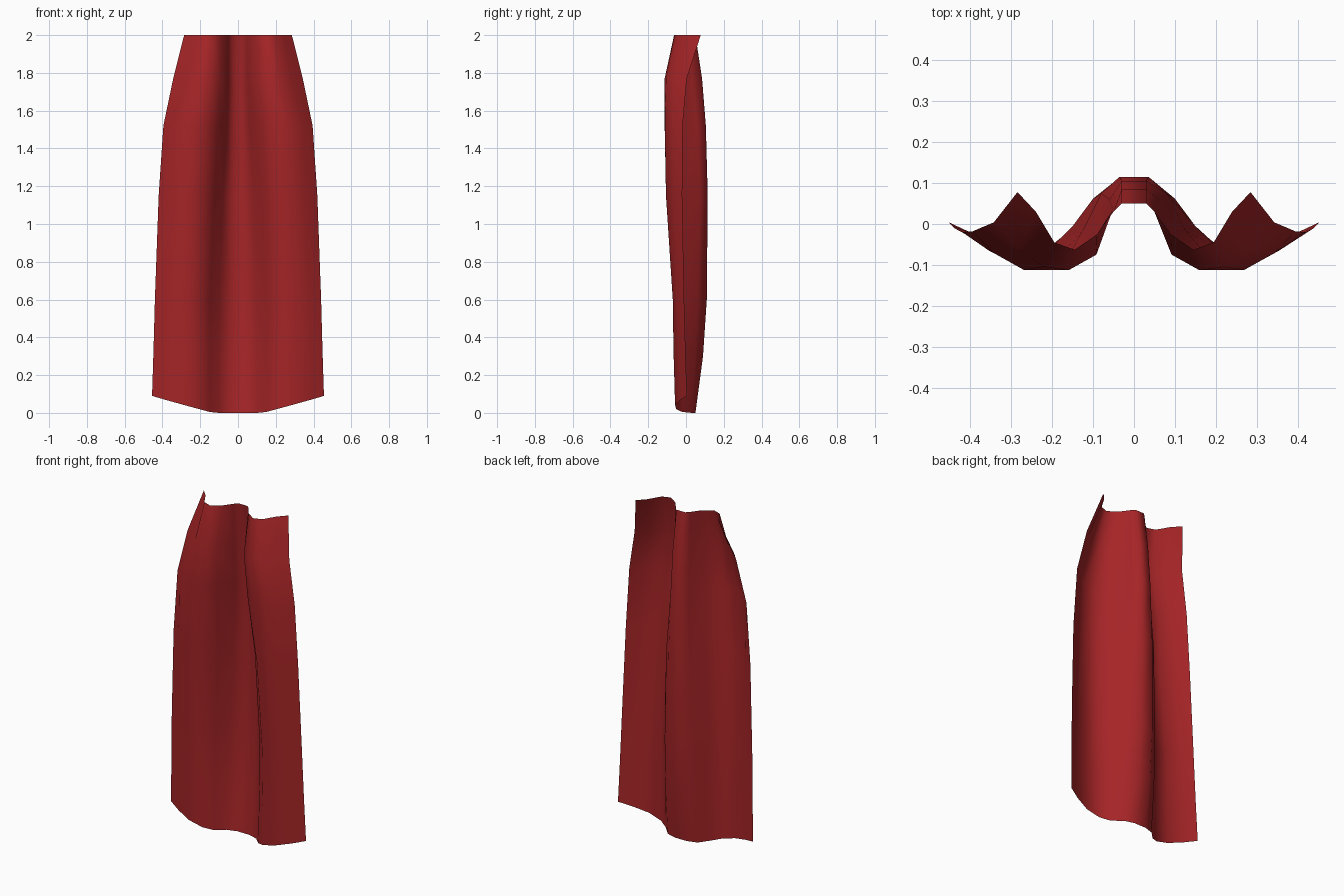
import bpy, bmesh

# Right half of the cloth's cross-section at each height: centre fold -> outer edge
ROWS = [
    (2.00, [(.03, .05), (.05, .03), (.09, -.025), (.145, -.063), (.195, -.045), (.24, .03), (.285, .078)]),
    (1.77, [(.03, .085), (.052, .035), (.092, -.075), (.16, -.113), (.22, -.105), (.285, -.06), (.343, .004)]),
    (1.52, [(.03, .105), (.06, .06), (.105, -.06), (.18, -.113), (.27, -.112), (.345, -.07), (.395, -.018)]),
    (1.15, [(.036, .115), (.08, .075), (.125, -.015), (.19, -.09), (.275, -.106), (.355, -.065), (.42, -.02)]),
    (0.60, [(.04, .11), (.10, .062), (.15, -.005), (.205, -.06), (.29, -.07), (.375, -.045), (.44, -.01)]),
    (0.30, [(.04, .09), (.105, .048), (.15, -.01), (.205, -.055), (.29, -.066), (.38, -.038), (.447, -.003)]),
    (0.00, [(.04, .05), (.10, .032), (.15, -.02), (.205, -.052), (.29, -.058), (.38, -.03), (.455, .005)]),
]
HEM_LIFT = [0, 0, .005, .02, .043, .068, .09]   # hem rises towards the sides


def mirrored_row(z, half):
    fade = max(0, 1 - z / .6)
    right = [(x, y, z + h * fade) for (x, y), h in zip(half, HEM_LIFT)]
    left = [(-x, y, h) for x, y, h in reversed(right)]
    return left + right


# Cape cloth: a single open sheet lofted through the rows
bm = bmesh.new()
grid = [[bm.verts.new(p) for p in mirrored_row(z, half)] for z, half in ROWS]
for upper, lower in zip(grid, grid[1:]):
    for i in range(len(upper) - 1):
        f = bm.faces.new((upper[i], upper[i + 1], lower[i + 1], lower[i]))
        f.smooth = True

mesh = bpy.data.meshes.new("cape")
bm.to_mesh(mesh)
bm.free()
cape = bpy.data.objects.new("cape", mesh)
bpy.context.collection.objects.link(cape)

# Red cloth
mat = bpy.data.materials.new("red_cloth")
mat.diffuse_color = (.38, .018, .02, 1)
mesh.materials.append(mat)
